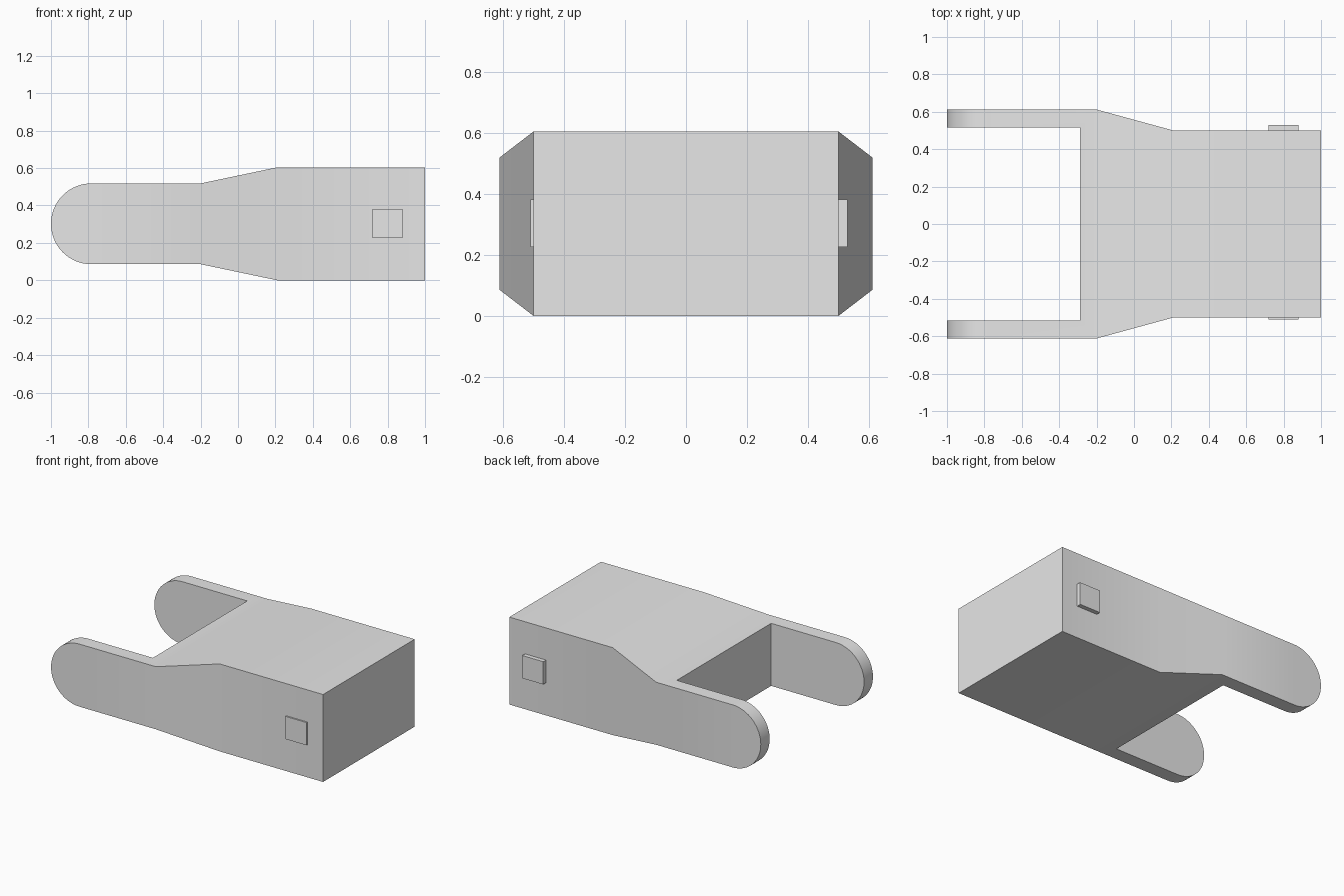
import bpy, bmesh, math

cube = bpy.data.objects.get("Cube")
if cube:
    bpy.data.objects.remove(cube, do_unlink=True)

grey = bpy.data.materials.new("light_grey")
grey.use_nodes = True
colour = (0.8, 0.8, 0.8, 1)
grey.diffuse_color = colour
grey.node_tree.nodes["Principled BSDF"].inputs["Base Color"].default_value = colour

MID = 0.302      # height of the centre line
RADIUS = 0.216   # rounded prong tips
TIP = RADIUS - 1


def make_object(name, bm):
    bmesh.ops.recalc_face_normals(bm, faces=bm.faces)
    mesh = bpy.data.meshes.new(name)
    bm.to_mesh(mesh)
    bm.free()
    mesh.materials.append(grey)
    obj = bpy.data.objects.new(name, mesh)
    bpy.context.collection.objects.link(obj)
    return obj


def box(name, low, high):
    bm = bmesh.new()
    bmesh.ops.create_cube(bm, size=1)
    for v in bm.verts:
        v.co = [a + (c + 0.5) * (b - a) for a, b, c in zip(low, high, v.co)]
    return make_object(name, bm)


# Body: stations along x, each with half height and half width
STEPS = 16
stations = []
for i in range(STEPS + 1):
    a = math.pi / 2 * i / STEPS
    stations.append((TIP - RADIUS * math.cos(a), RADIUS * math.sin(a), 0.612))
stations += [(-0.2, RADIUS, 0.612), (0.21, MID, 0.5), (1, MID, 0.5)]

bm = bmesh.new()
rings = [[bm.verts.new((x, sy * w, MID + sz * h))
          for sy, sz in ((-1, -1), (1, -1), (1, 1), (-1, 1))]
         for x, h, w in stations]
for a, b in zip(rings, rings[1:]):
    for i in range(4):
        j = (i + 1) % 4
        bm.faces.new((a[i], a[j], b[j], b[i]))
bm.faces.new(rings[-1])
bmesh.ops.remove_doubles(bm, verts=bm.verts, dist=1e-5)
body = make_object("forked_body", bm)

# Slot between the two prongs
slot = box("slot_cutter", (-1.5, -0.515, -0.5), (-0.29, 0.515, 1.5))
cut = body.modifiers.new("slot", 'BOOLEAN')
cut.operation = 'DIFFERENCE'
cut.solver = 'EXACT'
cut.object = slot
bpy.context.view_layer.objects.active = body
body.select_set(True)
bpy.ops.object.modifier_apply(modifier=cut.name)
bpy.data.objects.remove(slot, do_unlink=True)
bpy.ops.object.shade_smooth_by_angle(angle=math.radians(30))

# Small square side pads, the rear one standing out further
box("front_pad", (0.72, -0.51, 0.225), (0.88, -0.49, 0.382))
box("back_pad", (0.72, 0.49, 0.225), (0.88, 0.53, 0.382))
